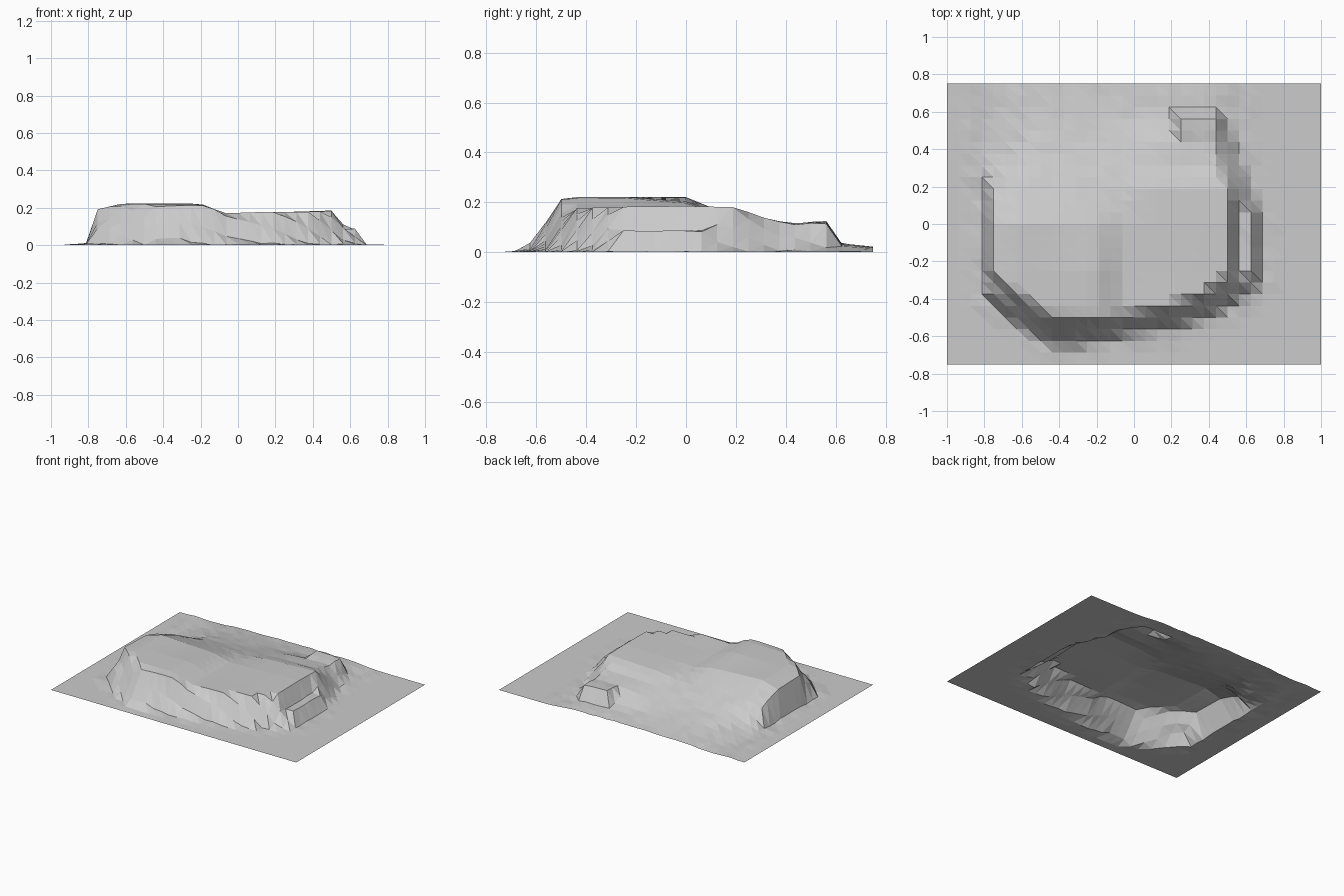
import bpy, bmesh, random
from mathutils import Vector

if "Cube" in bpy.data.objects:
    bpy.data.objects.remove(bpy.data.objects["Cube"])

random.seed(4)
NX, NY, STEP = 32, 24, 0.0625

# Foot of the cliffs and rim of the plateau (open towards the back edge)
FOOT = [(-.86, .9), (-.84, .3), (-.81, .19), (-.81, -.40), (-.56, -.59), (-.44, -.65),
        (-.31, -.65), (-.125, -.60), (.19, -.56), (.37, -.5), (.5, -.44), (.63, -.36),
        (.69, -.31), (.69, .07), (.62, .24), (.56, .4), (.56, .9)]
RIM = [(-.45, .9), (-.5, .4), (-.62, .24), (-.75, .18), (-.75, -.27), (-.62, -.37),
       (-.44, -.49), (-.12, -.5), (.19, -.44), (.38, -.38), (.5, -.28), (.5, .19),
       (.43, .38), (.43, .9)]

# Coarse heights of the plateau top
XS = [-.8, -.62, -.2, -.07, .1, .5]
YS = [-.5, -.25, 0, .2, .32, .45, .58, .75]
TOPS = [[.18, .22, .22, .17, .178, .178],
        [.18, .222, .222, .17, .172, .182],
        [.17, .222, .20, .168, .172, .185],
        [.12, .14, .135, .14, .165, .18],
        [.06, .09, .10, .11, .125, .135],
        [.03, .06, .065, .075, .10, .122],
        [.02, .035, .04, .04, .04, .03],
        [.0, .012, .018, .02, .02, .015]]


def locate(knots, v):
    v = min(max(v, knots[0]), knots[-1])
    for i in range(len(knots) - 1):
        if v <= knots[i + 1]:
            return i, (v - knots[i]) / (knots[i + 1] - knots[i])


def top_height(x, y):
    i, u = locate(XS, x)
    j, v = locate(YS, y)
    row = lambda r: r[i] + (r[i + 1] - r[i]) * u
    return row(TOPS[j]) * (1 - v) + row(TOPS[j + 1]) * v


def inside(poly, x, y):
    hit = False
    for (ax, ay), (bx, by) in zip(poly, poly[1:] + poly[:1]):
        if (ay > y) != (by > y) and x < (bx - ax) * (y - ay) / (by - ay) + ax:
            hit = not hit
    return hit


def distance(poly, x, y):
    p, best = Vector((x, y)), 9.0
    for a, b in zip(poly, poly[1:]):
        a, b = Vector(a), Vector(b)
        t = max(0, min(1, (p - a).dot(b - a) / (b - a).length_squared))
        best = min(best, (a + (b - a) * t - p).length)
    return best


def height(x, y):
    if not inside(FOOT, x, y):
        # thin scree around the foot
        return max(0, .012 - distance(FOOT, x, y) * .12) * random.random()
    h = top_height(x, y)
    # outcrop at the back right
    if .24 < x < .45 and .45 < y < .57:
        h = .122
    if not inside(RIM, x, y):
        f, r = distance(FOOT, x, y), distance(RIM, x, y)
        h *= f / (f + r)
        # ledges on the right and front left cliffs
        if .55 < x < .64 and -.29 < y < .1:
            h = .085
        if x < -.5 and y < -.3 and f > .04:
            h = max(h, .09)
    return max(0, h + random.uniform(-.003, .003) * (h < .16))


# Terrain: one open, triangulated height grid
bm = bmesh.new()
grid = []
for j in range(NY + 1):
    y = -.75 + j * STEP
    grid.append([bm.verts.new((-1 + i * STEP, y, height(-1 + i * STEP, y)))
                 for i in range(NX + 1)])
for j in range(NY):
    for i in range(NX):
        a, b = grid[j][i], grid[j][i + 1]
        c, d = grid[j + 1][i], grid[j + 1][i + 1]
        bm.faces.new((a, b, c))
        bm.faces.new((b, d, c))
mesh = bpy.data.meshes.new("plateau_terrain")
bm.to_mesh(mesh)
bm.free()
bpy.context.collection.objects.link(bpy.data.objects.new("plateau_terrain", mesh))
